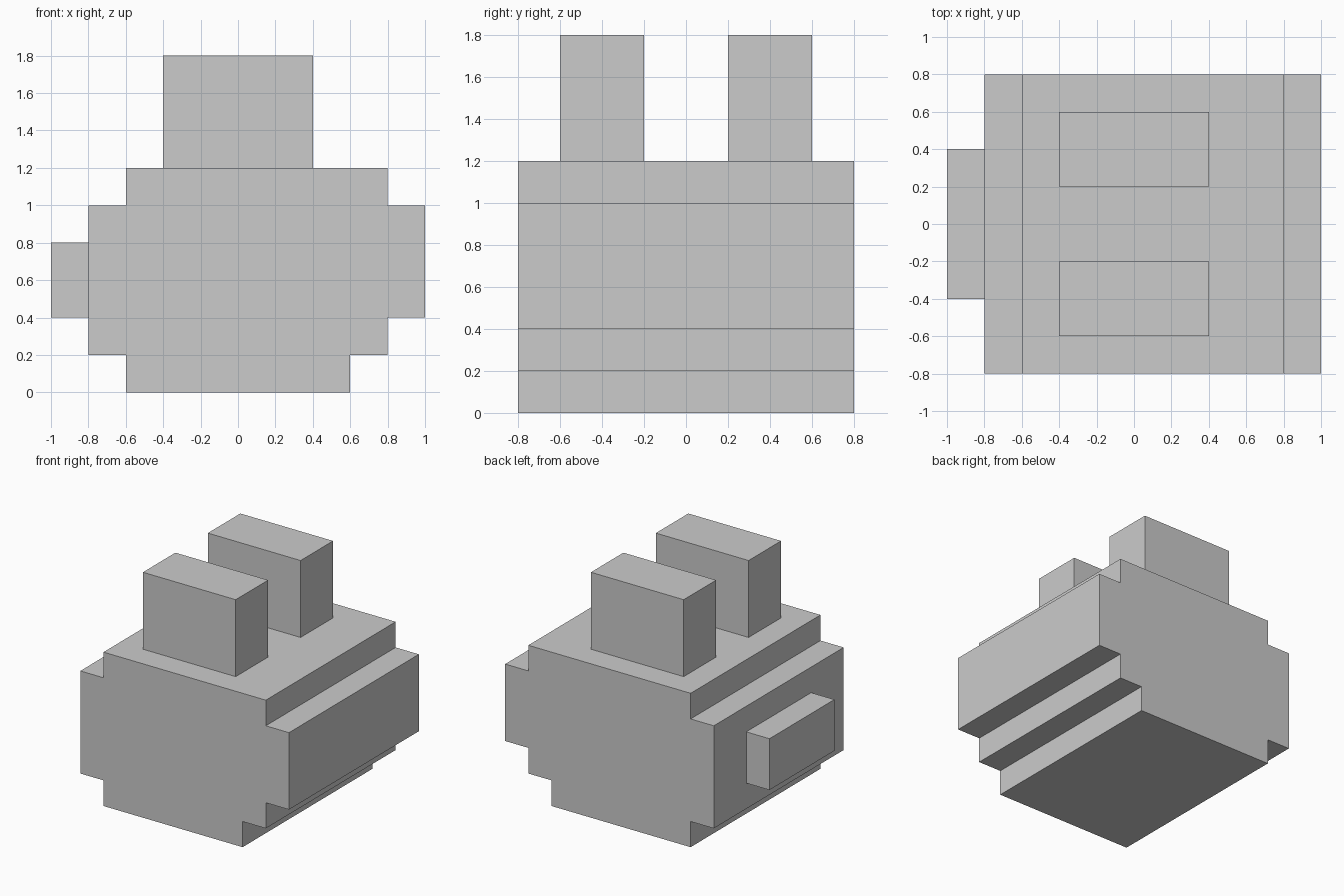
import bpy, bmesh
from mathutils import Matrix, Vector

if "Cube" in bpy.data.objects:
    bpy.data.objects.remove(bpy.data.objects["Cube"])


def make_object(name, bm):
    bmesh.ops.recalc_face_normals(bm, faces=bm.faces[:])
    mesh = bpy.data.meshes.new(name)
    bm.to_mesh(mesh)
    bm.free()
    obj = bpy.data.objects.new(name, mesh)
    bpy.context.collection.objects.link(obj)
    return obj


def box(name, low, high):
    low, high = Vector(low), Vector(high)
    bm = bmesh.new()
    bmesh.ops.create_cube(bm, size=1, matrix=Matrix.Translation((low + high) / 2)
                          @ Matrix.Diagonal((*(high - low), 1)))
    return make_object(name, bm)


def extrude_y(name, profile, half_width):
    bm = bmesh.new()
    face = bm.faces.new([bm.verts.new((x, -half_width, z)) for x, z in profile])
    new = bmesh.ops.extrude_face_region(bm, geom=[face])["geom"]
    verts = [g for g in new if isinstance(g, bmesh.types.BMVert)]
    bmesh.ops.translate(bm, verts=verts, vec=(0, 2 * half_width, 0))
    return make_object(name, bm)


# Stepped body: one side profile extruded across the width
extrude_y("body", [
    (-0.6, 0), (0.6, 0), (0.6, 0.2), (0.8, 0.2), (0.8, 0.4), (1, 0.4),
    (1, 1), (0.8, 1), (0.8, 1.2), (-0.6, 1.2), (-0.6, 1), (-0.8, 1),
    (-0.8, 0.2), (-0.6, 0.2)], 0.8)

# Block sticking out of the left side
box("side_block", (-1, -0.4, 0.4), (-0.8, 0.4, 0.8))

# Pair of upright blocks on top
for name, y in (("front_top_block", -0.4), ("back_top_block", 0.4)):
    box(name, (-0.4, y - 0.2, 1.2), (0.4, y + 0.2, 1.8))
